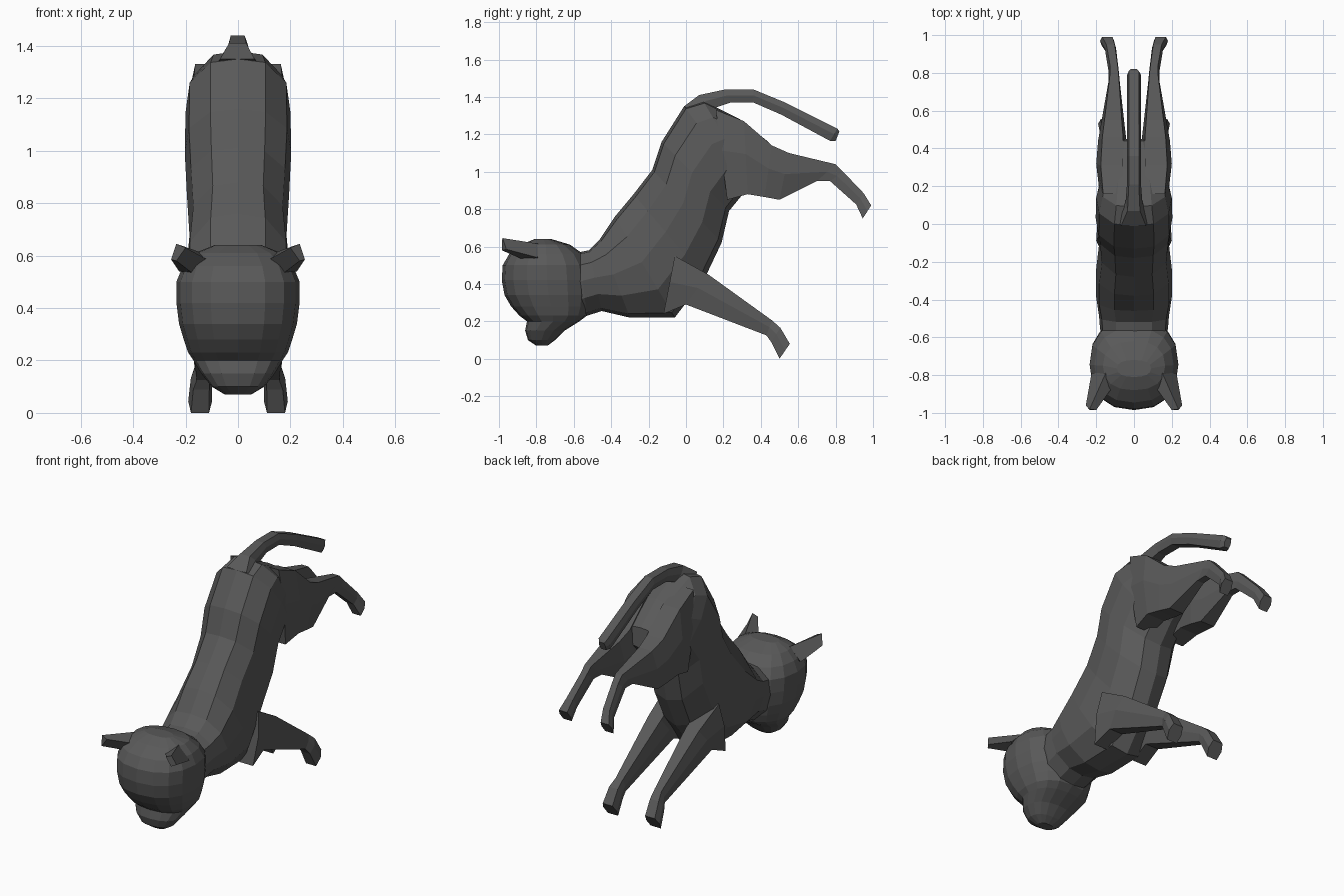
import bpy, bmesh, math

fur = bpy.data.materials.new("dark_grey_fur")
fur.diffuse_color = (0.1, 0.1, 0.1, 1)


def loft(name, rings, mirror=False):
    """Skin a list of equal-sized closed rings, cap both ends."""
    bm = bmesh.new()
    loops = [[bm.verts.new(p) for p in ring] for ring in rings]
    n = len(loops[0])
    for a, b in zip(loops, loops[1:]):
        for i in range(n):
            j = (i + 1) % n
            bm.faces.new((a[i], a[j], b[j], b[i]))
    bm.faces.new(loops[0])
    bm.faces.new(loops[-1])
    bmesh.ops.recalc_face_normals(bm, faces=bm.faces)
    mesh = bpy.data.meshes.new(name)
    bm.to_mesh(mesh)
    bm.free()
    mesh.materials.append(fur)
    obj = bpy.data.objects.new(name, mesh)
    bpy.context.collection.objects.link(obj)
    if mirror:
        obj.modifiers.new("mirror", 'MIRROR').use_mirror_merge = False
    return obj


def ring(top, bottom, x0, x1, shape):
    """Cross-section between a top and a bottom (y, z) point; shape = (x, t) fractions."""
    return [(x0 + (x1 - x0) * u,
             top[0] + (bottom[0] - top[0]) * t,
             top[1] + (bottom[1] - top[1]) * t) for u, t in shape]


# Torso: back point, belly point, half width, from neck to rump
half = [(0.5, 0), (0.76, 0.03), (0.96, 0.2), (1, 0.45), (0.95, 0.72), (0.74, 0.95)]
torso_shape = half + [(0.5, 1)] + [(1 - u, t) for u, t in reversed(half[1:])]
torso = [
    ((-0.72, 0.58), (-0.68, 0.16), 0.15),
    ((-0.57, 0.57), (-0.53, 0.23), 0.18),
    ((-0.52, 0.58), (-0.45, 0.255), 0.185),
    ((-0.46, 0.64), (-0.30, 0.22), 0.20),
    ((-0.38, 0.76), (-0.06, 0.22), 0.20),
    ((-0.28, 0.88), (0.10, 0.43), 0.185),
    ((-0.18, 1.01), (0.19, 0.62), 0.195),
    ((-0.13, 1.16), (0.23, 0.79), 0.203),
    ((-0.01, 1.35), (0.32, 0.90), 0.20),
    ((0.09, 1.38), (0.36, 0.93), 0.18),
    ((0.29, 1.28), (0.41, 0.98), 0.15),
    ((0.44, 1.16), (0.45, 1.04), 0.09),
]
loft("torso", [ring(t, b, -w, w, torso_shape) for t, b, w in torso])

# Head: horizontal rings of height, front y, back y, half width
head = [
    (0.07, -0.80, -0.74, 0.05), (0.10, -0.845, -0.70, 0.10),
    (0.15, -0.86, -0.65, 0.14), (0.20, -0.85, -0.57, 0.17),
    (0.23, -0.89, -0.53, 0.19), (0.28, -0.935, -0.51, 0.207),
    (0.34, -0.97, -0.50, 0.225), (0.42, -0.985, -0.50, 0.235),
    (0.50, -0.98, -0.51, 0.235), (0.56, -0.945, -0.55, 0.21),
    (0.61, -0.88, -0.62, 0.165), (0.64, -0.81, -0.72, 0.09),
]
rings = []
for z, y0, y1, w in head:
    r = []
    for i in range(16):
        a = 2 * math.pi * i / 16
        c, s = math.cos(a), math.sin(a)
        # slightly squared ellipse
        c, s = (math.copysign(abs(v) ** 0.85, v) for v in (c, s))
        r.append((w * c, (y0 + y1) / 2 + (y1 - y0) / 2 * s, z))
    rings.append(r)
loft("head", rings)

# Ears: base ring and narrow tip ring
loft("ears", [
    [(0.09, -0.83, 0.57), (0.15, -0.79, 0.615), (0.225, -0.79, 0.54), (0.17, -0.87, 0.53)],
    [(0.20, -0.985, 0.63), (0.235, -0.98, 0.645), (0.255, -0.96, 0.585), (0.235, -0.985, 0.58)],
], mirror=True)

# Legs: upper point, lower point, inner x, outer x
leg_shape = [(0.12, 0), (0.85, 0), (1, 0.45), (0.88, 1), (0.12, 1), (0, 0.5)]
front_leg = [
    ((-0.06, 0.55), (-0.12, 0.24), 0.08, 0.20),
    ((0.12, 0.45), (0.0, 0.29), 0.07, 0.19),
    ((0.46, 0.205), (0.43, 0.125), 0.10, 0.165),
    ((0.505, 0.165), (0.455, 0.09), 0.10, 0.18),
    ((0.555, 0.08), (0.50, 0.0), 0.10, 0.19),
]
hind_leg = [
    ((0.16, 1.33), (0.22, 0.85), 0.04, 0.185),
    ((0.31, 1.27), (0.33, 0.88), 0.04, 0.20),
    ((0.46, 1.14), (0.42, 0.865), 0.04, 0.19),
    ((0.55, 1.10), (0.50, 0.85), 0.05, 0.175),
    ((0.80, 1.04), (0.70, 0.95), 0.075, 0.135),
    ((0.84, 1.00), (0.77, 0.95), 0.08, 0.135),
    ((0.95, 0.885), (0.91, 0.825), 0.095, 0.155),
    ((0.99, 0.82), (0.945, 0.75), 0.105, 0.18),
]
for name, leg in (("front_legs", front_leg), ("hind_legs", hind_leg)):
    loft(name, [ring(t, b, x0, x1, leg_shape) for t, b, x0, x1 in leg], mirror=True)

# Tail: upper point, lower point, half width
tail = [
    ((-0.01, 1.35), (0.10, 1.28), 0.09),
    ((0.07, 1.41), (0.15, 1.34), 0.045),
    ((0.21, 1.44), (0.24, 1.37), 0.036),
    ((0.36, 1.44), (0.36, 1.37), 0.036),
    ((0.53, 1.37), (0.51, 1.305), 0.036),
    ((0.81, 1.23), (0.77, 1.165), 0.036),
    ((0.82, 1.215), (0.80, 1.165), 0.022),
]
loft("tail", [ring(t, b, -w, w, leg_shape) for t, b, w in tail])
